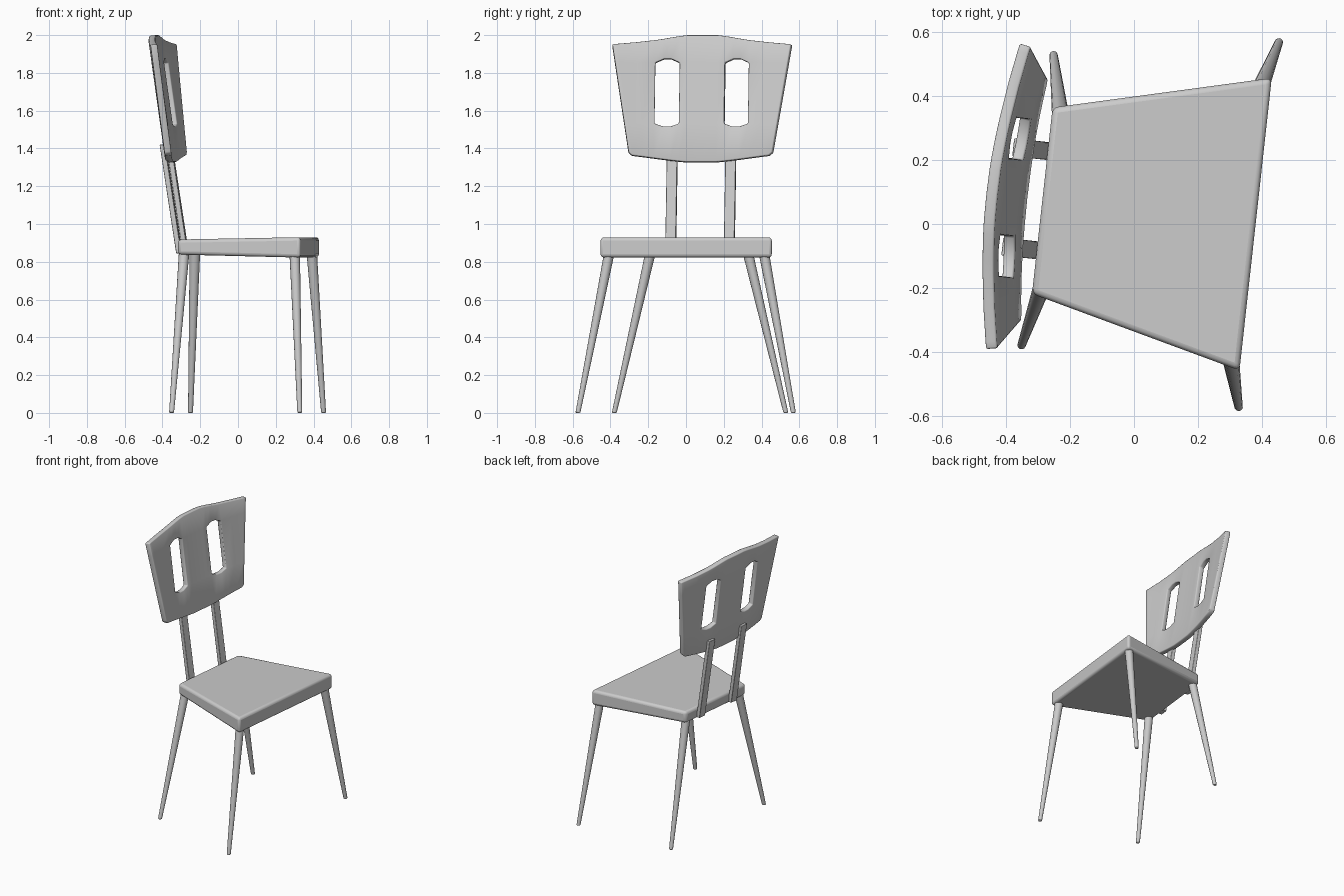
import bpy, bmesh, math
from mathutils import Matrix, Vector

if "Cube" in bpy.data.objects:
    bpy.data.objects.remove(bpy.data.objects["Cube"])

# Chair frame: u forward, v sideways (symmetric about v = 0), turned slightly on the ground
PLACE = Matrix.Rotation(math.radians(-6.3), 4, 'Z') @ Matrix.Translation((0, 0.041, 0))


def finish(name, bm, bevel, segments=2, thickness=0):
    bmesh.ops.recalc_face_normals(bm, faces=bm.faces)
    bm.transform(PLACE)
    me = bpy.data.meshes.new(name)
    bm.to_mesh(me)
    bm.free()
    ob = bpy.data.objects.new(name, me)
    bpy.context.collection.objects.link(ob)
    if thickness:
        s = ob.modifiers.new("thickness", 'SOLIDIFY')
        s.thickness, s.offset = thickness, 0
    b = ob.modifiers.new("edges", 'BEVEL')
    b.width, b.segments, b.limit_method = bevel, segments, 'ANGLE'
    b.angle_limit = math.radians(40)
    bpy.ops.object.select_all(action='DESELECT')
    ob.select_set(True)
    bpy.context.view_layer.objects.active = ob
    bpy.ops.object.shade_smooth_by_angle(angle=math.radians(35))
    return ob


def loft(bottom, top):
    """Closed solid between two matching loops."""
    bm = bmesh.new()
    lo = [bm.verts.new(p) for p in bottom]
    hi = [bm.verts.new(p) for p in top]
    n = len(lo)
    bm.faces.new(lo[::-1])
    bm.faces.new(hi)
    for i in range(n):
        j = (i + 1) % n
        bm.faces.new((lo[i], lo[j], hi[j], hi[i]))
    return bm


def ring(c, r, n=16):
    return [(c[0] + r * math.cos(2 * math.pi * i / n),
             c[1] + r * math.sin(2 * math.pi * i / n), c[2]) for i in range(n)]


def rect(c, du, dv):
    return [(c[0] + a * du, c[1] + b * dv, c[2])
            for a, b in ((-1, -1), (1, -1), (1, 1), (-1, 1))]


# Seat: trapezoid, thinner and narrower at the back
B, F, WB, WF = -0.293, 0.378, 0.293, 0.46
finish("seat", loft(
    [(B, -WB, 0.838), (F, -WF, 0.822), (F, WF, 0.822), (B, WB, 0.838)],
    [(B, -WB, 0.918), (F, -WF, 0.93), (F, WF, 0.93), (B, WB, 0.918)]), 0.018, 3)

# Splayed tapered legs and back slats
for side, label in ((1, "left"), (-1, "right")):
    for name, foot, head in (("front_leg", (0.388, 0.574), (0.343, 0.412)),
                             ("back_leg", (-0.308, 0.457), (-0.263, 0.26))):
        finish(f"{name}_{label}", loft(
            ring((foot[0], side * foot[1], 0), 0.013),
            ring((head[0], side * head[1], 0.845), 0.028)), 0.005)
    finish(f"back_slat_{label}", loft(
        rect((-0.300, side * 0.156, 0.845), 0.014, 0.028),
        rect((-0.388, side * 0.156, 1.42), 0.014, 0.028)), 0.003)

# Backrest: bowed panel; each column is (v at bottom, v at top, z bottom, z top, slot z low, slot z high)
half = [(0.0, 0.0, 1.327, 1.998, 1.53, 1.852),
        (0.08, 0.08, 1.327, 1.998, 1.53, 1.852),
        (0.121, 0.121, 1.331, 1.993, 1.53, 1.852),
        (0.165, 0.165, 1.336, 1.986, 1.515, 1.872),
        (0.205, 0.205, 1.341, 1.979, 1.515, 1.872),
        (0.250, 0.250, 1.347, 1.972, 1.53, 1.852),
        (0.310, 0.350, 1.355, 1.961, 1.53, 1.852),
        (0.365, 0.455, 1.362, 1.952, 1.53, 1.852),
        (0.384, 0.478, 1.378, 1.950, 1.53, 1.852)]
cols = [(-c[0], -c[1], *c[2:]) for c in half[:0:-1]] + half
bm = bmesh.new()
grid = []
for vb, vt, zb, zt, s0, s1 in cols:
    column = []
    for z in (zb, s0, s1, zt):
        v = vb + (vt - vb) * (z - zb) / (zt - zb)
        u = -0.452 + (1.998 - z) * 0.141 + 0.2 * v * v
        column.append(bm.verts.new((u, v, z)))
    grid.append(column)
for a, b in zip(grid, grid[1:]):
    middle = abs(a[1].co.y + b[1].co.y) / 2
    for r in range(3):
        if r == 1 and 0.121 < middle < 0.25:
            continue  # slot opening
        bm.faces.new((a[r], b[r], b[r + 1], a[r + 1]))
finish("backrest", bm, 0.006, 2, 0.036)
